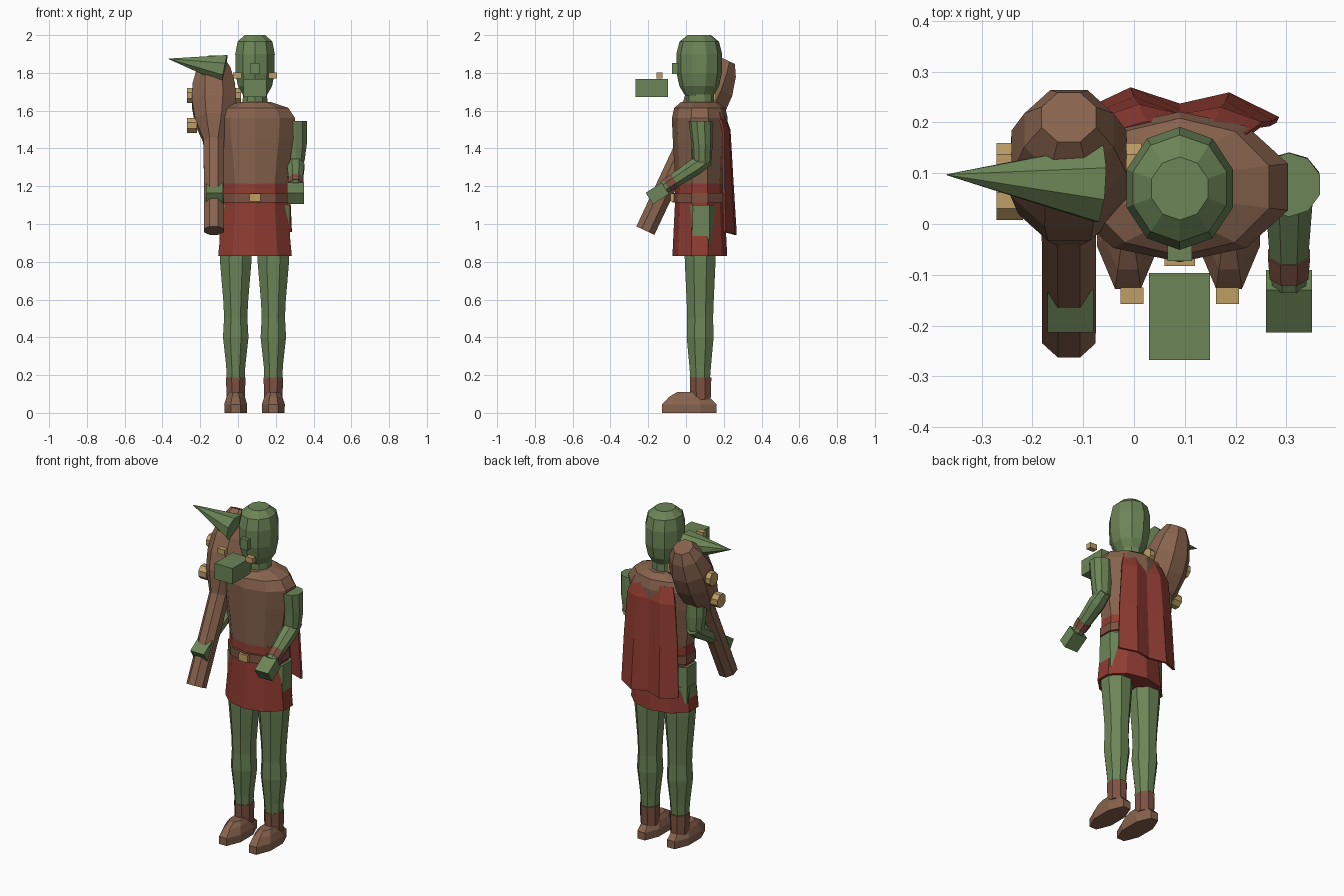
import bpy, bmesh, math
from mathutils import Vector, Matrix

if "Cube" in bpy.data.objects:
    bpy.data.objects.remove(bpy.data.objects["Cube"])


def material(name, rgb):
    m = bpy.data.materials.new(name)
    m.use_nodes = True
    m.diffuse_color = (*rgb, 1)
    m.node_tree.nodes["Principled BSDF"].inputs["Base Color"].default_value = (*rgb, 1)
    return m


GREEN = material("green skin", (0.15, 0.235, 0.095))
BROWN = material("brown hide", (0.245, 0.125, 0.075))
LEATHER = material("reddish leather", (0.21, 0.085, 0.055))
RED = material("red cloth", (0.28, 0.045, 0.032))
GOLD = material("pale gold", (0.52, 0.34, 0.13))


def finish(name, bm, mat):
    bmesh.ops.recalc_face_normals(bm, faces=bm.faces)
    me = bpy.data.meshes.new(name)
    bm.to_mesh(me)
    bm.free()
    me.materials.append(mat)
    ob = bpy.data.objects.new(name, me)
    bpy.context.collection.objects.link(ob)
    return ob


def loft(name, mat, base, rings, n=10, tip=None):
    """Stack n-sided rings (height, rx, ry[, y shift]) from base, along z or toward tip."""
    bm = bmesh.new()
    rot = Matrix()
    if tip:
        rot = (Vector(tip) - Vector(base)).to_track_quat("Z", "Y").to_matrix().to_4x4()
    place = Matrix.Translation(base) @ rot
    loops = []
    for h, rx, ry, *shift in rings:
        dy = shift[0] if shift else 0
        loop = []
        for i in range(n):
            a = math.tau * (i + 0.5) / n
            loop.append(bm.verts.new(place @ Vector((rx * math.cos(a), dy + ry * math.sin(a), h))))
        loops.append(loop)
    for lo, hi in zip(loops, loops[1:]):
        for i in range(n):
            j = (i + 1) % n
            bm.faces.new((lo[i], lo[j], hi[j], hi[i]))
    bm.faces.new(loops[0][::-1])
    bm.faces.new(loops[-1])
    return finish(name, bm, mat)


def box(name, mat, center, size, tilt=0):
    bm = bmesh.new()
    m = Matrix.Translation(center) @ Matrix.Rotation(tilt, 4, "X") @ Matrix.Diagonal((*size, 1))
    bmesh.ops.create_cube(bm, size=1, matrix=m)
    return finish(name, bm, mat)


CX, CY = 0.09, 0.073   # body axis

# Head, nose, neck and the jaw with its two tusks
loft("head", GREEN, (CX, 0.07, 0),
     [(1.68, 0.065, 0.075), (1.73, 0.095, 0.105), (1.8, 0.109, 0.12),
      (1.9, 0.11, 0.121), (1.965, 0.097, 0.105), (2.0, 0.058, 0.062)])
box("nose", GREEN, (CX, -0.048, 1.823), (0.048, 0.05, 0.06))
loft("neck", GREEN, (CX, 0.075, 0), [(1.6, 0.07, 0.075), (1.74, 0.066, 0.072)])
box("jaw", GREEN, (CX, -0.182, 1.72), (0.12, 0.171, 0.095))
for side, s in (("left", 1), ("right", -1)):
    box(side + "_tusk", GOLD, (CX + s * 0.094, -0.141, 1.785), (0.046, 0.032, 0.032))

# Pointed ear
ear_base, ear_tip = (-0.07, 0.08, 1.82), (-0.37, 0.097, 1.875)
loft("pointed_ear", GREEN, ear_base, [(0, 0.082, 0.082), (0.304, 0.001, 0.001)], 8, ear_tip)

# Torso, tunic, hips and belt
loft("torso", BROWN, (CX, CY, 0),
     [(1.13, 0.165, 0.12), (1.22, 0.178, 0.13), (1.45, 0.213, 0.143), (1.56, 0.224, 0.148),
      (1.615, 0.185, 0.135), (1.645, 0.09, 0.1)])
loft("tunic", RED, (CX, CY, 0), [(0.83, 0.205, 0.145), (1.1, 0.178, 0.132), (1.215, 0.18, 0.129)])
loft("hips", GREEN, (CX, 0.08, 0), [(0.88, 0.2, 0.12), (1.1, 0.2, 0.115)], 8)
loft("belt", LEATHER, (CX, CY, 0), [(1.115, 0.186, 0.144), (1.165, 0.186, 0.144)])
box("belt_buckle", GOLD, (CX, -0.068, 1.14), (0.06, 0.03, 0.042))

# Legs and boots
for side, x in (("left", 0.187), ("right", -0.012)):
    loft(side + "_leg", GREEN, (x, 0.075, 0),
         [(0.15, 0.05, 0.054), (0.25, 0.055, 0.062), (0.4, 0.073, 0.077), (0.5, 0.067, 0.074),
          (0.58, 0.07, 0.077), (0.8, 0.09, 0.088), (0.98, 0.095, 0.092)], 8)
    loft(side + "_boot_cuff", LEATHER, (x, 0.077, 0),
         [(0.07, 0.052, 0.058), (0.188, 0.056, 0.062)], 8)
    loft(side + "_boot", BROWN, (x, 0.017, 0),
         [(0, 0.064, 0.157), (0.045, 0.066, 0.157), (0.085, 0.052, 0.115), (0.11, 0.036, 0.07)], 8)

# Bent arms with bracers and blocky hands
for side, s in (("left", 1), ("right", -1)):
    x = CX + s * 0.215
    elbow, wrist = (x, 0.1, 1.335), (x, -0.13, 1.185)
    loft(side + "_upper_arm", GREEN, (x, 0.085, 0),
         [(1.3, 0.035, 0.035), (1.335, 0.05, 0.05), (1.42, 0.062, 0.056), (1.545, 0.064, 0.063, -0.008)], 10)
    loft(side + "_forearm", GREEN, elbow, [(-0.02, 0.04, 0.04), (0.06, 0.05, 0.048), (0.26, 0.036, 0.036)],
         8, wrist)
    loft(side + "_bracer", LEATHER, elbow, [(0.19, 0.045, 0.043), (0.24, 0.041, 0.04)], 8, wrist)
    box(side + "_hand", GREEN, (x, -0.152, 1.162), (0.09, 0.1, 0.072), math.radians(33))

# Club with studs on both sides of its head
foot, top = Vector((-0.128, -0.215, 0.965)), Vector((-0.128, 0.21, 1.87))
loft("club", BROWN, foot,
     [(0, 0.057, 0.057), (0.52, 0.058, 0.058), (0.64, 0.108, 0.108), (0.74, 0.125, 0.125),
      (0.84, 0.122, 0.122), (0.94, 0.095, 0.095), (1.0, 0.058, 0.058)], 8, top)
for row, t in (("lower", 0.615), ("upper", 0.79)):
    for side, s in (("inner", 1), ("outer", -1)):
        p = foot.lerp(top, t)
        start, end = p + Vector((s * 0.09, 0, 0)), p + Vector((s * 0.143, 0, 0))
        loft(f"{row}_{side}_club_stud", GOLD, start, [(0, 0.042, 0.042), (0.053, 0.042, 0.042)], 8, end)

# Folded cape hanging down the back
bm = bmesh.new()
rows = [(1.59, 0.13, 0.185), (1.5, 0.16, 0.213), (1.25, 0.18, 0.222), (0.95, 0.193, 0.235)]
folds = [-0.03, 0.018, -0.004, 0.028, -0.018]
grid = []
for k, (z, half, y) in enumerate(rows):
    grid.append([bm.verts.new((CX + half * (1 - i / 2), y + f * (0.4 + 0.2 * k), z - 0.25 * f * k / 3))
                 for i, f in enumerate(folds)])
for a, b in zip(grid, grid[1:]):
    for i in range(len(folds) - 1):
        bm.faces.new((a[i], a[i + 1], b[i + 1], b[i]))
cape = finish("cape", bm, RED)
thick = cape.modifiers.new("cloth thickness", "SOLIDIFY")
thick.thickness = 0.012
thick.offset = 0
